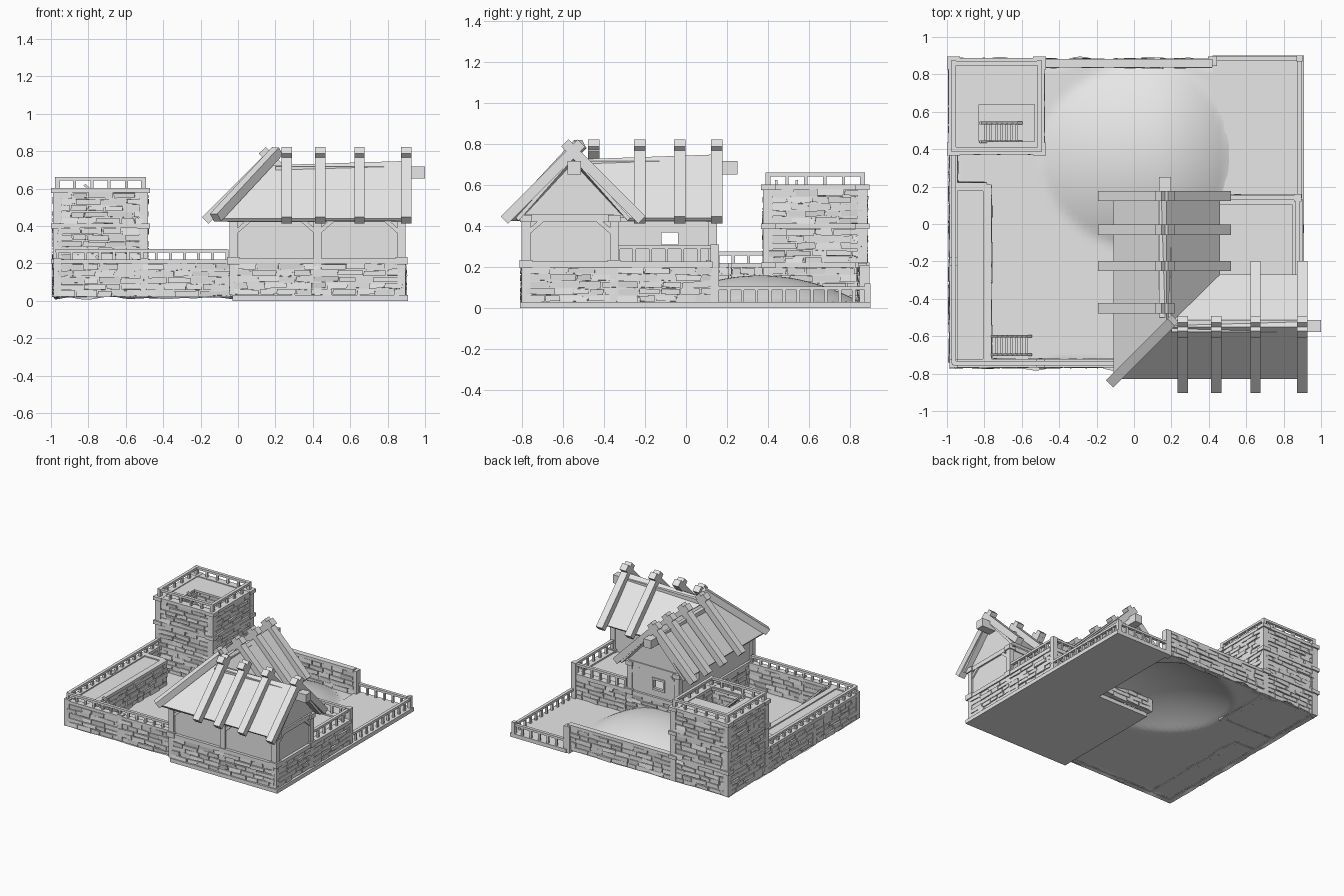
import bpy, bmesh, math, random
from mathutils import Vector, Matrix

random.seed(4)
cube = bpy.data.objects.get("Cube")
if cube:
    bpy.data.objects.remove(cube, do_unlink=True)

grey = bpy.data.materials.new("plain_grey")
grey.use_nodes = True
GREY = (0.8, 0.8, 0.8, 1)
grey.diffuse_color = GREY
grey.node_tree.nodes["Principled BSDF"].inputs["Base Color"].default_value = GREY


def finish(name, bm):
    bmesh.ops.recalc_face_normals(bm, faces=bm.faces)
    mesh = bpy.data.meshes.new(name)
    bm.to_mesh(mesh)
    bm.free()
    mesh.materials.append(grey)
    obj = bpy.data.objects.new(name, mesh)
    bpy.context.collection.objects.link(obj)
    return obj


def add_box(bm, lo, hi):
    lo, hi = Vector(lo), Vector(hi)
    m = Matrix.Translation((lo + hi) / 2) @ Matrix.Diagonal((*(hi - lo), 1))
    return bmesh.ops.create_cube(bm, size=1, matrix=m)["verts"]


def add_beam(bm, a, b, w, h=None):
    a, b = Vector(a), Vector(b)
    d = (b - a).normalized()
    side = d.cross(Vector((0, 0, 1)))
    side = side.normalized() if side.length > 0.001 else Vector((1, 0, 0))
    rot = Matrix((side, d.cross(side), d)).transposed().to_4x4()
    m = Matrix.Translation((a + b) / 2) @ rot @ Matrix.Diagonal((w, h or w, (b - a).length, 1))
    bmesh.ops.create_cube(bm, size=1, matrix=m)


def box(name, lo, hi):
    bm = bmesh.new()
    add_box(bm, lo, hi)
    return finish(name, bm)


def beams(name, pairs, w, h=None):
    bm = bmesh.new()
    for a, b in pairs:
        add_beam(bm, a, b, w, h)
    return finish(name, bm)


def posts(name, spots, z0, z1, w):
    beams(name, [((x, y, z0), (x, y, z1)) for x, y in spots], w)


# Rough masonry: a thin core with jittered blocks, local x runs along the wall
def stone_wall(name, a, b, z0, z1, thick=0.04, rows=5):
    a, b = Vector((*a, 0)), Vector((*b, 0))
    length = (b - a).length
    bm = bmesh.new()
    add_box(bm, (0, -thick * 0.35, z0), (length, thick * 0.35, z1))
    rh = (z1 - z0) / rows
    for r in range(rows):
        s = 0
        while s < length - 0.005:
            e = min(length, s + random.uniform(0.07, 0.14))
            if length - e < 0.03:
                e = length
            d = thick / 2 + random.uniform(-0.003, 0.007)
            z = z0 + r * rh
            for v in add_box(bm, (s + 0.003, -d, z + 0.003), (e - 0.003, d, z + rh - 0.003)):
                v.co += Vector([random.uniform(-0.004, 0.004) for _ in range(3)])
            s = e
    ang = math.atan2(b.y - a.y, b.x - a.x)
    bm.transform(Matrix.Translation(a) @ Matrix.Rotation(ang, 4, 'Z'))
    return finish(name, bm)


def railing(name, path, z0, z1, step=0.075):
    bm = bmesh.new()
    for p, q in zip(path, path[1:]):
        p, q = Vector((*p, 0)), Vector((*q, 0))
        n = max(1, round((q - p).length / step))
        for i in range(n + 1):
            c = p.lerp(q, i / n)
            add_beam(bm, c + Vector((0, 0, z0)), c + Vector((0, 0, z1)), 0.016)
        top = Vector((0, 0, z1 - 0.008))
        add_beam(bm, p + top, q + top, 0.024, 0.018)
    finish(name, bm)


# Flat panel with a rectangular hole; order says which world axes u, v, w fill
def holed_panel(name, order, u, v, w, hu, hv):
    bm = bmesh.new()
    parts = [((u[0], hu[0]), v), ((hu[1], u[1]), v),
             (hu, (v[0], hv[0])), (hu, (hv[1], v[1]))]
    for pu, pv in parts:
        spans = dict(zip(order, (pu, pv, w)))
        add_box(bm, [spans[k][0] for k in "xyz"], [spans[k][1] for k in "xyz"])
    return finish(name, bm)


def ladder(name, low, high, width):
    low, high = Vector(low), Vector(high)
    off = Vector((0, width / 2, 0))
    pairs = [(low + off * s, high + off * s) for s in (-1, 1)]
    for i in range(1, 8):
        c = low.lerp(high, i / 8)
        pairs.append((c - off, c + off))
    beams(name, pairs, 0.014)


# Ground with a low hill and a ragged rim
bm = bmesh.new()
X0, X1, Y0, Y1, N = -0.98, 0.52, -0.76, 0.87, 48
grid = [[None] * (N + 1) for _ in range(N + 1)]
for i in range(N + 1):
    for j in range(N + 1):
        x, y = X0 + (X1 - X0) * i / N, Y0 + (Y1 - Y0) * j / N
        d = math.hypot((x - 0.1) / (0.41 if x > 0.1 else 0.6), (y - 0.36) / 0.5)
        z = 0.025 + 0.135 * max(0, 1 - d * d)
        wave = 0.012 * math.sin(13 * (x + y)) + 0.006 * math.sin(31 * (x - y))
        if i == 0:
            x -= 0.006 + wave * 0.5
        if j in (0, N):
            y += (wave + 0.008) * (1 if j else -1)
        if i == 0 or j in (0, N):
            z = 0.018 + wave * 0.7
        grid[i][j] = bm.verts.new((x, y, z))
for i in range(N):
    for j in range(N):
        c = grid[i][j].co
        if not (c.x > -0.02 and c.y < 0.08):
            bm.faces.new((grid[i][j], grid[i + 1][j], grid[i + 1][j + 1], grid[i][j + 1]))
bmesh.ops.delete(bm, geom=[v for v in bm.verts if not v.link_faces], context='VERTS')
ground = finish("ground", bm)
for p in ground.data.polygons:
    p.use_smooth = True

# Foundation slabs
box("house_slab", (-0.03, -0.81, 0), (0.91, 0.11, 0.03))
box("yard_slab", (0.42, 0.11, 0), (0.91, 0.9, 0.03))

# Yard walls with caps, posts and railings
for name, a, b in [("west_wall", (-0.965, -0.745), (-0.965, 0.38)),
                   ("front_wall", (-0.965, -0.745), (-0.04, -0.745)),
                   ("back_wall", (-0.49, 0.86), (0.42, 0.86)),
                   ("walkway_wall", (-0.785, -0.74), (-0.785, 0.21)),
                   ("walkway_end_wall", (-0.965, 0.2), (-0.785, 0.2))]:
    stone_wall(name, a, b, 0.02, 0.2)
    beams(name + "_cap", [((*a, 0.21), (*b, 0.21))], 0.045, 0.022)
box("walkway_floor", (-0.96, -0.74, 0.185), (-0.785, 0.2, 0.212))
posts("yard_wall_posts", [(-0.965, -0.745), (-0.5, -0.745), (-0.965, -0.2)], 0.02, 0.23, 0.045)
posts("back_wall_post", [(0.42, 0.87)], 0, 0.21, 0.05)
railing("yard_railing", [(-0.965, 0.38), (-0.965, -0.745), (-0.06, -0.745)], 0.21, 0.275)
railing("low_yard_railing", [(0.885, 0.14), (0.885, 0.885), (0.44, 0.885)], 0.03, 0.105, 0.07)
posts("low_yard_posts", [(0.885, 0.885)], 0, 0.2 - 0.08, 0.03)
ladder("walkway_ladder", (-0.55, -0.65, 0.03), (-0.76, -0.65, 0.24), 0.1)

# Tower
tower = [(-0.965, 0.4), (-0.505, 0.4), (-0.505, 0.86), (-0.965, 0.86)]
sides = list(zip(tower, tower[1:] + tower[:1]))
for level, (z0, z1) in enumerate([(0.02, 0.2), (0.215, 0.39), (0.41, 0.58)]):
    for i, (a, b) in enumerate(sides):
        stone_wall(f"tower_wall_{level}_{i}", a, b, z0, z1)
    beams(f"tower_band_{level}", [((*a, z1 + 0.01), (*b, z1 + 0.01)) for a, b in sides], 0.055, 0.024)
    posts(f"tower_band_blocks_{level}", tower, z1 - 0.004, z1 + 0.024, 0.07)
posts("tower_posts", tower, 0.02, 0.6, 0.048)
holed_panel("tower_roof_floor", "xyz", (-0.97, -0.5), (0.4, 0.86), (0.58, 0.596),
            (-0.83, -0.53), (0.44, 0.64))
box("tower_inner_floor", (-0.96, 0.4, 0.39), (-0.51, 0.86, 0.41))
railing("tower_railing", tower + tower[:1], 0.59, 0.66, 0.09)
posts("tower_railing_posts", tower, 0.59, 0.662, 0.026)
ladder("tower_ladder", (-0.6, 0.49, 0.41), (-0.82, 0.49, 0.62), 0.1)

# House and terrace stone base
for name, a, b in [("base_front", (-0.02, -0.78), (0.88, -0.78)),
                   ("base_east", (0.875, -0.78), (0.875, -0.34)),
                   ("base_west", (-0.02, -0.78), (-0.02, 0.13)),
                   ("base_north", (-0.02, 0.13), (0.42, 0.13)),
                   ("terrace_east", (0.875, -0.34), (0.875, 0.13)),
                   ("terrace_north", (0.42, 0.13), (0.875, 0.13))]:
    stone_wall(name, a, b, 0.03, 0.2)
    beams(name + "_sill", [((*a, 0.212), (*b, 0.212))], 0.055, 0.03)
box("house_floor", (-0.02, -0.78, 0.195), (0.88, 0.13, 0.215))
railing("terrace_railing", [(0.875, -0.33), (0.875, 0.14), (0.43, 0.14)], 0.21, 0.305)
posts("terrace_posts", [(0.875, 0.14)], 0.03, 0.31, 0.04)

# Plaster walls, with window openings in the rear wing
T = 0.44
box("front_plaster", (-0.02, -0.785, 0.2), (0.88, -0.765, T))
box("east_plaster", (0.86, -0.78, 0.2), (0.88, -0.34, T))
box("inner_plaster", (0.38, -0.36, 0.2), (0.88, -0.34, T))
for name, x in (("west_plaster", -0.03), ("terrace_plaster", 0.38)):
    holed_panel(name, "yzx", (-0.78, 0.13), (0.2, T), (x, x + 0.02), (-0.12, -0.04), (0.31, 0.37))
holed_panel("north_plaster", "xzy", (-0.02, 0.4), (0.2, T), (0.12, 0.14), (0.1, 0.18), (0.29, 0.36))
beams("north_window_frame", [((0.085, 0.14, z), (0.195, 0.14, z)) for z in (0.285, 0.365)]
      + [((x, 0.14, 0.28), (x, 0.14, 0.37)) for x in (0.092, 0.188)], 0.016)

# Timber frame
corners = [(-0.025, -0.78), (0.875, -0.78), (0.875, -0.35), (-0.025, 0.13), (0.39, 0.13)]
posts("timber_posts", corners + [(0.425, -0.78)], 0.03, T, 0.042)
posts("sill_blocks", corners, 0.195, 0.235, 0.065)
posts("timber_caps", corners, 0.42, 0.455, 0.06)
beams("wall_plates", [((a[0], a[1], T), (b[0], b[1], T)) for a, b in
      [(corners[0], corners[1]), (corners[1], corners[2]), (corners[0], corners[3]),
       (corners[3], corners[4]), (corners[2], (0.39, -0.35)), ((0.39, -0.35), corners[4])]], 0.035)
braces = []
for x, s in ((-0.02, 1), (0.425, -1), (0.425, 1), (0.87, -1)):
    braces.append(((x, -0.785, 0.36), (x + s * 0.08, -0.785, 0.43)))
for y, s in ((-0.78, 1), (-0.35, -1)):
    braces.append(((0.88, y, 0.36), (0.88, y + s * 0.08, 0.43)))
for x, s in ((-0.02, 1), (0.39, -1)):
    braces.append(((x, 0.135, 0.36), (x + s * 0.08, 0.135, 0.43)))
beams("corner_braces", braces, 0.022)

# Gable ends
for name, tri, depth in [("east_gable", [(0.86, -0.8, T), (0.86, -0.3, T), (0.86, -0.55, 0.71)], (0.02, 0, 0)),
                         ("north_gable", [(-0.075, 0.12, T), (0.425, 0.12, T), (0.175, 0.12, 0.71)], (0, 0.02, 0))]:
    bm = bmesh.new()
    f = bm.faces.new([bm.verts.new(c) for c in tri])
    new = bmesh.ops.extrude_face_region(bm, geom=[f])["geom"]
    bmesh.ops.translate(bm, vec=depth, verts=[v for v in new if isinstance(v, bmesh.types.BMVert)])
    finish(name, bm)

# L-shaped roof with hip and valley
bm = bmesh.new()
rows = [[(-0.11, 0.17, T), (0.175, 0.17, 0.75), (0.46, 0.17, T)],
        [(-0.11, -0.83, T), (0.175, -0.55, 0.725), (0.46, -0.27, T)],
        [(0.92, -0.83, T), (0.92, -0.55, 0.748), (0.92, -0.27, T)]]
rows = [[bm.verts.new(c) for c in r] for r in rows]
for r, q in zip(rows, rows[1:]):
    for k in range(2):
        bm.faces.new((r[k], r[k + 1], q[k + 1], q[k]))
roof = finish("roof", bm)
sol = roof.modifiers.new("thickness", 'SOLIDIFY')
sol.thickness = 0.02

# Crossed rafters; those at the inner corner are cut to stubs
pairs = []
for x in (0.26, 0.44, 0.65, 0.9):
    pairs.append(((x, -0.885, 0.43), (x, -0.51, 0.805)))
    pairs.append(((x, -0.215, 0.43) if x > 0.6 else (x, -0.53, 0.745), (x, -0.59, 0.805)))
for y in (0.15, -0.03, -0.225, -0.45):
    pairs.append(((-0.175, y, 0.43), (0.2, y, 0.805)))
    pairs.append(((0.5, y, 0.43) if y > -0.4 else (0.19, y, 0.745), (0.13, y, 0.805)))
beams("rafters", pairs, 0.055, 0.05)
beams("hip_rafter", [((-0.12, -0.845, 0.445), (0.21, -0.515, 0.8))], 0.055, 0.05)
beams("ridge_logs", [((0.2, -0.545, 0.685), (1.0, -0.545, 0.685)),
                     ((0.165, -0.5, 0.685), (0.165, 0.25, 0.685))], 0.065)
